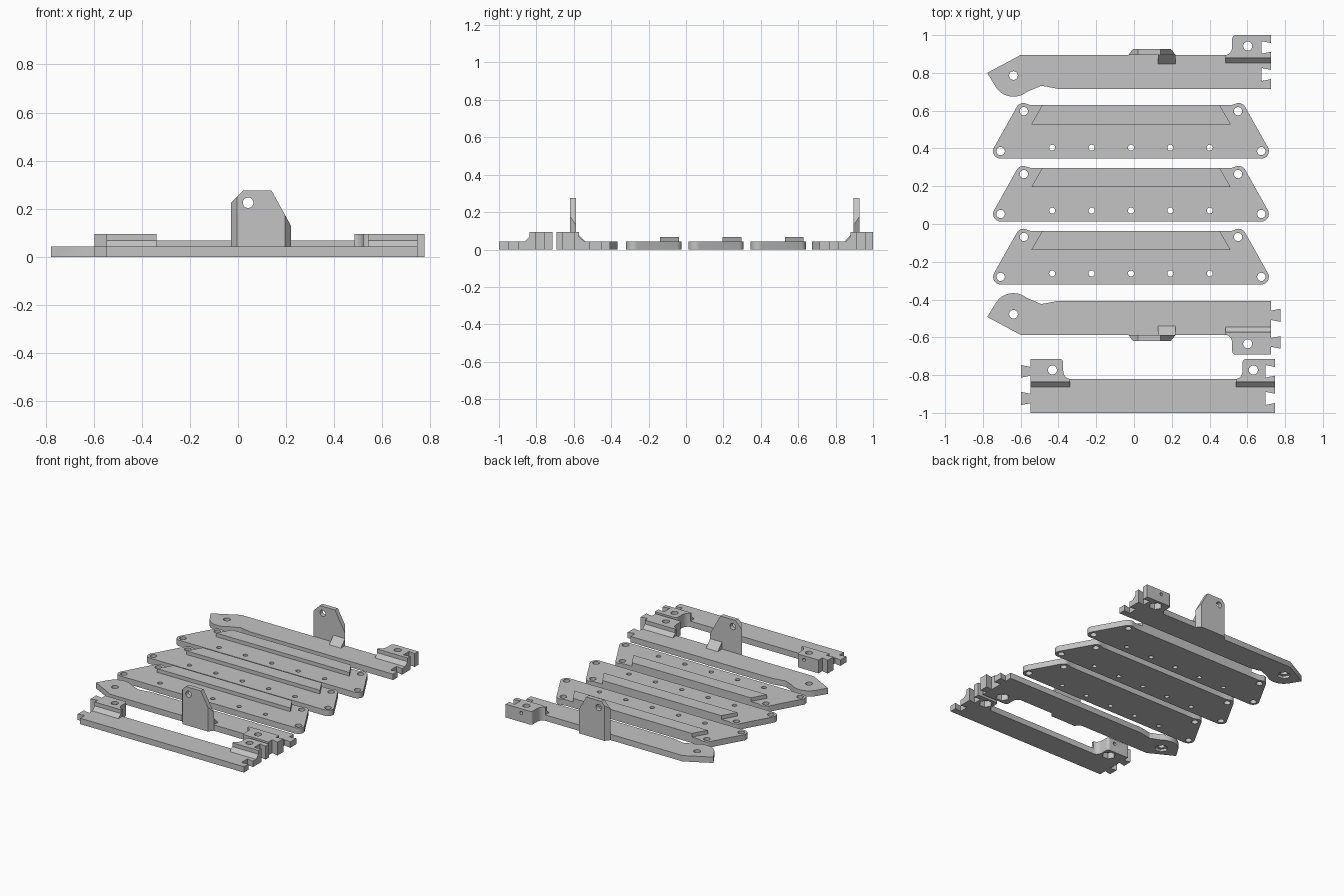
import bpy, bmesh
from math import sin, cos, radians
from mathutils import Vector

cube = bpy.data.objects.get("Cube")
if cube:
    bpy.data.objects.remove(cube, do_unlink=True)

THICK, TALL, RIDGE = 0.042, 0.095, 0.068

grey = bpy.data.materials.new("plain grey")
grey.use_nodes = True
grey.diffuse_color = (0.55, 0.55, 0.55, 1)
grey.node_tree.nodes["Principled BSDF"].inputs["Base Color"].default_value = grey.diffuse_color


def arc(x, y, r, start, end, steps=10):
    angles = [radians(start + (end - start) * i / steps) for i in range(steps + 1)]
    return [(x + r * cos(a), y + r * sin(a)) for a in angles]


def prism(name, points, low, high, axis="z"):
    """Extrude a 2D profile along one axis."""
    place = {"x": lambda u, v, w: (w, u, v),
             "y": lambda u, v, w: (u, w, v),
             "z": lambda u, v, w: (u, v, w)}[axis]
    bm = bmesh.new()
    base = bm.faces.new([bm.verts.new(place(u, v, low)) for u, v in points])
    new = bmesh.ops.extrude_face_region(bm, geom=[base])["geom"]
    shift = Vector(place(0, 0, high - low))
    bmesh.ops.translate(bm, vec=shift, verts=[g for g in new if isinstance(g, bmesh.types.BMVert)])
    bmesh.ops.recalc_face_normals(bm, faces=bm.faces)
    mesh = bpy.data.meshes.new(name)
    bm.to_mesh(mesh)
    bm.free()
    mesh.materials.append(grey)
    ob = bpy.data.objects.new(name, mesh)
    bpy.context.collection.objects.link(ob)
    return ob


def rect(x0, x1, y0, y1):
    return [(x0, y0), (x1, y0), (x1, y1), (x0, y1)]


def combine(ob, other, operation):
    mod = ob.modifiers.new("combine", "BOOLEAN")
    mod.operation, mod.solver, mod.object = operation, "EXACT", other
    graph = bpy.context.evaluated_depsgraph_get()
    mesh = bpy.data.meshes.new_from_object(ob.evaluated_get(graph))
    ob.modifiers.clear()
    ob.data = mesh
    bpy.data.objects.remove(other, do_unlink=True)


def drill(ob, x, y, r, low=-0.1, high=0.4, axis="z", sides=24):
    hole = arc(x, y, r, 0, 360 - 360 / sides, sides - 1)
    combine(ob, prism("cutter", hole, low, high, axis), "DIFFERENCE")


def dovetail_end(x, depth):
    """End edge, bottom to top; positive depth gives teeth, negative gives sockets."""
    points = [(x, -0.285)]
    for a, b in ((-0.243, -0.174), (-0.098, -0.032)):
        points += [(x, a + 0.01), (x + depth, a), (x + depth, b), (x, b - 0.01)]
    return points + [(x, 0)]


def tab_side(x, width):
    """Inner side of a right-hand tab: rounded corner, then flare into the arm."""
    inner = x - width
    flare = [(inner - 0.035 + 0.035 * sin(radians(t)), -0.06 - 0.045 * cos(radians(t)))
             for t in range(90, -1, -15)]
    return arc(inner + 0.018, -0.018, 0.018, 90, 180, 5) + flare


def lower_body(ob, x0, x1):
    """Leave only the tabs tall, with a chamfered foot where they meet the arm."""
    combine(ob, prism("cutter", rect(x0, x1, -0.5, 0.1), THICK, 0.3), "DIFFERENCE")
    step = [(-0.5, THICK), (-0.148, THICK), (-0.121, RIDGE), (-0.121, 0.2), (-0.5, 0.2)]
    combine(ob, prism("cutter", step, -1, 1, "x"), "DIFFERENCE")


def tab_holes(ob, x):
    drill(ob, x, -0.058, 0.024)
    drill(ob, x, -0.058, 0.045, -0.1, 0.045, sides=6)
    drill(ob, x, 0.065, 0.012, -0.058, 0.1, "y", 12)


def swing_arm(name, depth):
    # Flat arm with a pointed, rounded end and a dovetailed tab
    outline = [(-0.777, -0.2)] + arc(-0.638, -0.214, 0.112, 217, 310)
    outline += [(-0.49, -0.268), (-0.4, -0.285)]
    outline += dovetail_end(0.725, depth) + tab_side(0.725, 0.205) + [(-0.6, -0.105)]
    arm = prism(name, outline, 0, TALL)
    lower_body(arm, -1, 0.485)
    # Upright lug, its vertical corners cut off
    lug = prism("lug", [(-0.03, 0), (0.22, 0), (0.22, 0.13), (0.14, 0.275), (0.02, 0.275), (-0.03, 0.225)],
                -0.105, -0.073, "y")
    plan = [(-0.03, -0.105), (0.22, -0.105), (0.195, -0.073), (-0.005, -0.073)]
    combine(lug, prism("plan", plan, -0.1, 0.4), "INTERSECT")
    drill(lug, 0.042, 0.225, 0.022, -0.3, 0.1, "y")
    combine(arm, lug, "UNION")
    # Wedge behind the lug
    wedge = [(-0.153, THICK), (-0.153, 0.02), (-0.105, 0.02), (-0.105, 0.092)]
    combine(arm, prism("wedge", wedge, 0.127, 0.22, "x"), "UNION")
    tab_holes(arm, 0.602)
    drill(arm, -0.638, -0.214, 0.023)
    drill(arm, -0.638, -0.214, 0.045, -0.1, 0.018, sides=6)
    return arm


# Rear and front arms, the front one mirrored
rear_arm = swing_arm("rear_arm", -0.05)
rear_arm.location.y = 1
front_arm = swing_arm("front_arm", 0.05)
bm = bmesh.new()
bm.from_mesh(front_arm.data)
bmesh.ops.scale(bm, vec=(1, -1, 1), verts=bm.verts)
bmesh.ops.reverse_faces(bm, faces=bm.faces)
bm.to_mesh(front_arm.data)
bm.free()
front_arm.location.y = -0.692

# Front crossbar with a tab at each end: teeth on the left, sockets on the right
RIGHT, LEFT, WIDTH = 0.747, -0.547, 0.172
outline = dovetail_end(RIGHT, -0.05) + tab_side(RIGHT, WIDTH)
outline += [(-x, y) for x, y in reversed(dovetail_end(-LEFT, 0.05) + tab_side(-LEFT, WIDTH))]
crossbar = prism("crossbar", outline, 0, TALL)
lower_body(crossbar, LEFT + WIDTH + 0.035, RIGHT - WIDTH - 0.035)
for x in (RIGHT - 0.115, LEFT + 0.115):
    tab_holes(crossbar, x)
crossbar.location.y = -0.715

# Three link plates with a raised stiffening ridge
CENTER = -0.016
corners = arc(0.69, 0.04, 0.04, -90, 30) + arc(0.567, 0.251, 0.044, 30, 90) + [(0.53, 0.283)]
outline = corners + [(-x, y) for x, y in reversed(corners)]
plate = prism("link_plate_1", outline, 0, THICK)
ridge = [(-0.528, 0.182), (0.528, 0.182), (0.47, 0.283), (-0.47, 0.283)]
combine(plate, prism("ridge", ridge, 0, RIDGE), "UNION")
for side in (-1, 1):
    drill(plate, side * 0.69, 0.04, 0.022)
    drill(plate, side * 0.567, 0.251, 0.022)
for i in range(-2, 3):
    drill(plate, i * 0.2085, 0.058, 0.016, sides=16)
plates = [plate]
for i in (2, 3):
    copy = bpy.data.objects.new(f"link_plate_{i}", plate.data.copy())
    bpy.context.collection.objects.link(copy)
    plates.append(copy)
for i, ob in enumerate(plates):
    ob.location = (CENTER, 0.346 - 0.333 * i, 0)

# Smooth the round edges, keep corners sharp
bpy.ops.object.select_all(action="DESELECT")
for ob in [rear_arm, front_arm, crossbar] + plates:
    ob.select_set(True)
    bpy.context.view_layer.objects.active = ob
bpy.ops.object.shade_smooth_by_angle(angle=radians(30))
